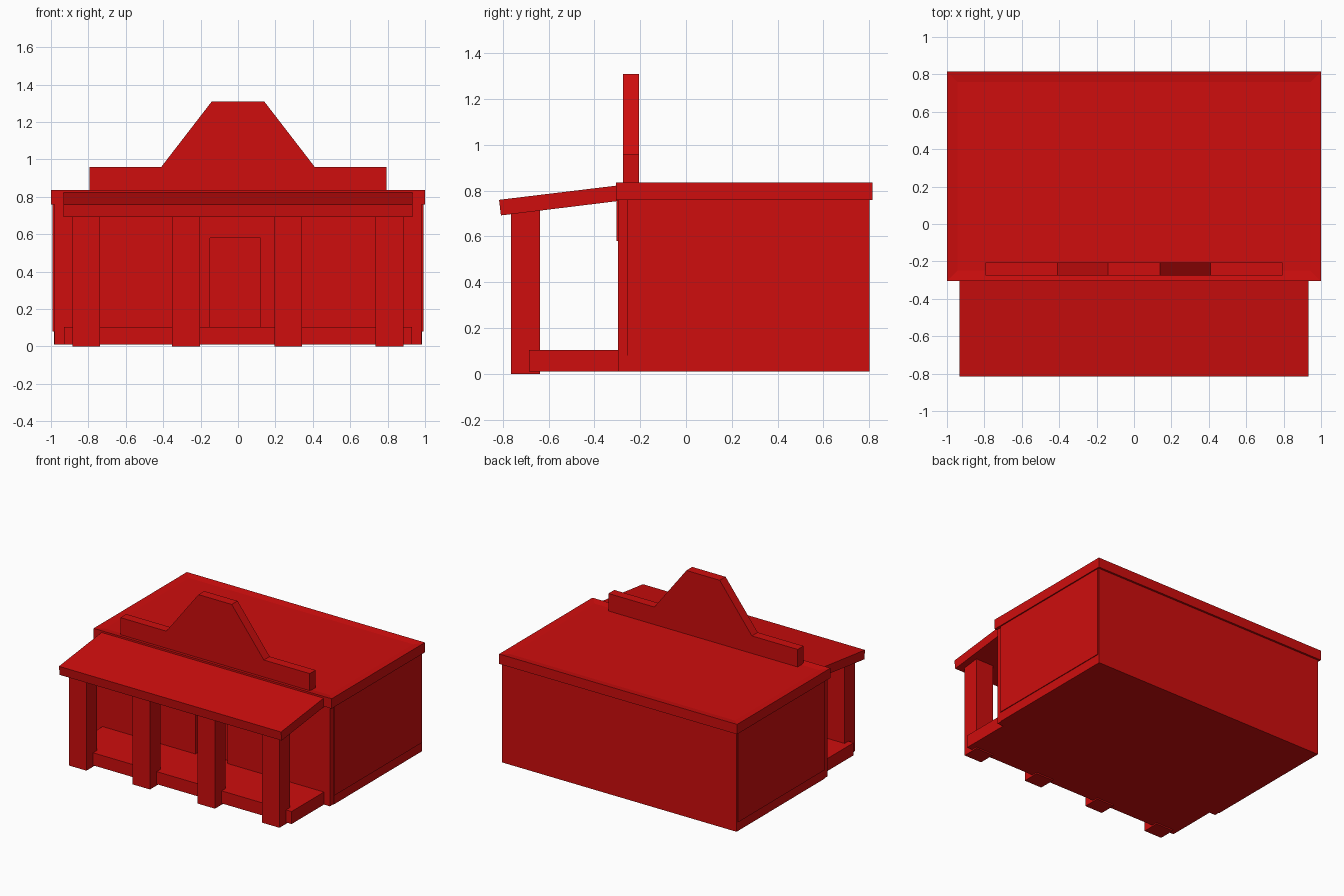
import bpy, bmesh

cube = bpy.data.objects.get("Cube")
if cube:
    bpy.data.objects.remove(cube, do_unlink=True)

RED = (0.62, 0.004, 0.004, 1)
red = bpy.data.materials.new("bright_red")
red.use_nodes = True
red.diffuse_color = RED
red.node_tree.nodes["Principled BSDF"].inputs["Base Color"].default_value = RED


def finish(name, bm):
    bmesh.ops.recalc_face_normals(bm, faces=bm.faces[:])
    mesh = bpy.data.meshes.new(name)
    bm.to_mesh(mesh)
    bm.free()
    mesh.materials.append(red)
    obj = bpy.data.objects.new(name, mesh)
    bpy.context.collection.objects.link(obj)
    return obj


def extrude(name, points, axis, start, end):
    """Extrude a 2D outline along x (yz outline), y (xz) or z (xy)."""
    bm = bmesh.new()

    def place(p, d):
        co = list(p)
        co.insert(axis, d)
        return co

    face = bm.faces.new([bm.verts.new(place(p, start)) for p in points])
    extruded = bmesh.ops.extrude_face_region(bm, geom=[face])
    for v in extruded["geom"]:
        if isinstance(v, bmesh.types.BMVert):
            v.co[axis] = end
    return finish(name, bm)


def box(name, x, y, z):
    corners = [(x[0], y[0]), (x[1], y[0]), (x[1], y[1]), (x[0], y[1])]
    return extrude(name, corners, 2, *z)


# Main building, with the front wall split around the doorway
FRONT, INNER = -0.297, -0.255
box("building_body", (-0.985, 0.985), (INNER, 0.80), (0.01, 0.78))
box("front_wall_right", (-0.98, -0.15), (FRONT, INNER), (0.01, 0.78))
box("front_wall_left", (0.12, 0.98), (FRONT, INNER), (0.01, 0.78))
box("door_lintel", (-0.15, 0.12), (-0.304, INNER), (0.58, 0.78))
box("door_sill", (-0.15, 0.12), (FRONT, INNER), (0.01, 0.105))

# Thin panels on the side walls
for side, label in ((-1, "right"), (1, "left")):
    box(f"side_panel_{label}", sorted((side * 0.98, side * 0.991)),
        (INNER, 0.79), (0.08, 0.77))

# Flat roof with a shallow sunken centre
roof = box("roof_slab", (-1, 1), (-0.305, 0.815), (0.76, 0.835))
bm = bmesh.new()
bm.from_mesh(roof.data)
bm.normal_update()
top = [f for f in bm.faces if f.normal.z > 0.9]
bmesh.ops.inset_region(bm, faces=top, thickness=0.08)
for v in top[0].verts:
    v.co.z -= 0.008
bm.to_mesh(roof.data)
bm.free()

# Stepped parapet on the roof
half = [(0.795, 0.82), (0.795, 0.96), (0.41, 0.96), (0.14, 1.31)]
outline = half + [(-x, z) for x, z in reversed(half)]
extrude("parapet", outline, 1, -0.275, -0.205)

# Porch: floor, sloping awning and columns
box("porch_floor", (-0.93, 0.93), (-0.685, FRONT), (0.01, 0.105))
slope = [(-0.808, 0.692), (-0.295, 0.755), (-0.295, 0.823), (-0.816, 0.76)]
extrude("porch_awning", slope, 0, -0.933, 0.933)
for i, x in enumerate((-0.812, -0.278, 0.268, 0.81)):
    box(f"porch_column_{i + 1}", (x - 0.074, x + 0.074),
        (-0.765, -0.638), (0, 0.715))
